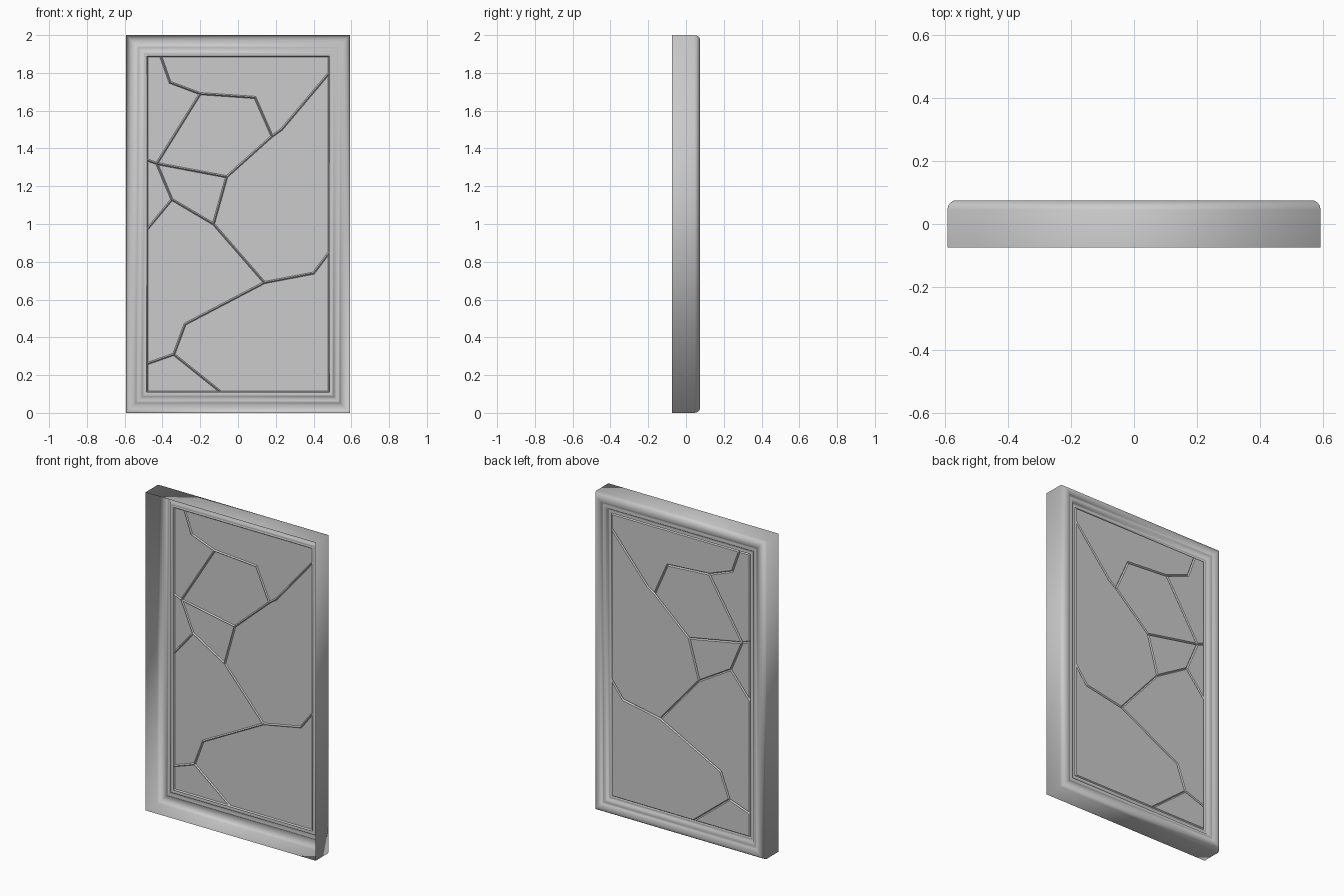
import bpy, bmesh

if "Cube" in bpy.data.objects:
    bpy.data.objects.remove(bpy.data.objects["Cube"])

def finish(bm, name, smooth):
    me = bpy.data.meshes.new(name)
    for f in bm.faces:
        f.smooth = smooth
    bm.to_mesh(me)
    bm.free()
    ob = bpy.data.objects.new(name, me)
    bpy.context.collection.objects.link(ob)
    return ob

W, H = 0.593, 2.0
GLASS_Y = 0.047

# Moulded frame: open shell, profile of (inset from outer edge, y) swept round the rectangle
profile = [(0, -.075), (0, .045), (.003, .058), (.010, .068), (.020, .074), (.030, .075),
           (.042, .073), (.051, .067), (.055, .062), (.064, .064), (.074, .064),
           (.082, .060), (.088, .052), (.096, .050), (.103, .054), (.108, .052), (.110, GLASS_Y)]
bm = bmesh.new()
rings = [[bm.verts.new(p) for p in ((-W + d, y, d), (W - d, y, d),
                                    (W - d, y, H - d), (-W + d, y, H - d))]
         for d, y in profile]
for a, b in zip(rings, rings[1:]):
    for i in range(4):
        j = (i + 1) % 4
        bm.faces.new((a[j], a[i], b[i], b[j]))
bmesh.ops.recalc_face_normals(bm, faces=bm.faces)
finish(bm, "window_frame", True)

# Glass panes: irregular cells with narrow sunken seams between them
E, B, T = W - .110, .110, H - .110
pts = dict(
    TL=(-E, T), T1=(-.41, T), TR=(E, T), R1=(E, 1.80), R2=(E, .85), BR=(E, B),
    B1=(-.09, B), BL=(-E, B), L1=(-E, .26), L2=(-E, .97), L3=(-E, 1.34),
    a=(-.36, 1.75), b=(-.20, 1.69), c=(.09, 1.67), d=(.18, 1.465), e=(.23, 1.50),
    f=(-.06, 1.25), g=(-.43, 1.32), h=(-.35, 1.13), i=(-.13, 1.0), j=(.14, .69),
    k=(.40, .74), l=(-.28, .47), m=(-.34, .31))
cells = ["TL T1 a b g L3", "T1 TR R1 e d c b a", "b c d f g", "g f i h", "L3 g h L2",
         "L2 h i j l m L1", "f d e R1 R2 k j i", "L1 m B1 BL", "m l j k R2 BR B1"]
bm = bmesh.new()
v = {n: bm.verts.new((x, GLASS_Y, z)) for n, (x, z) in pts.items()}
panes = [bm.faces.new([v[n] for n in c.split()]) for c in cells]
bm.normal_update()
for f in panes:
    if f.normal.y < 0:
        f.normal_flip()
bmesh.ops.inset_individual(bm, faces=panes, thickness=.006, depth=.008, use_even_offset=True)
finish(bm, "glass_panes", False)
